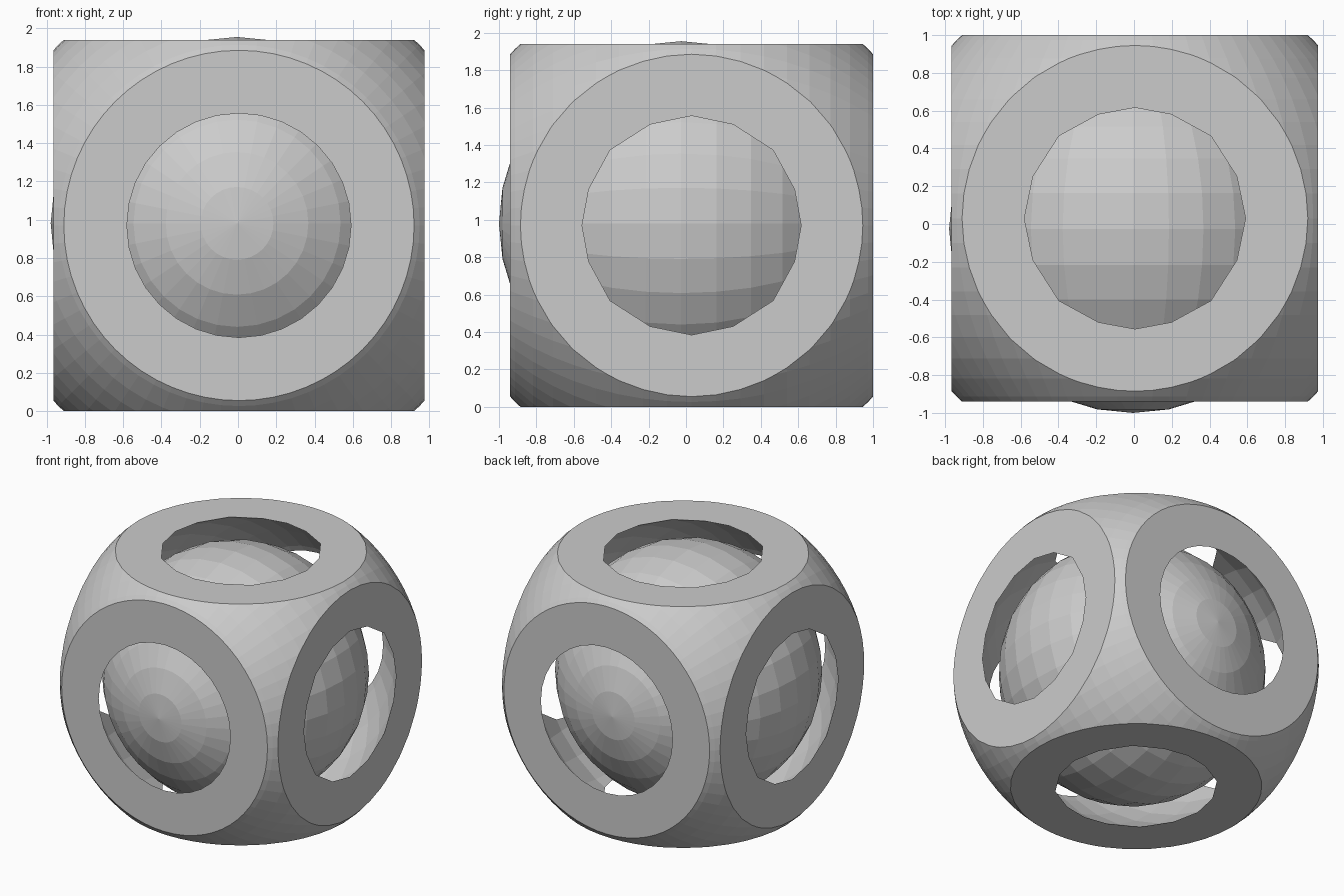
import bpy
import bmesh
from math import radians
from mathutils import Matrix, Vector

default = bpy.data.objects.get("Cube")
if default:
    bpy.data.objects.remove(default, do_unlink=True)

SIDE = 1.94
SHELL_CENTRE = Vector((0.005, 0.03, SIDE / 2))
BALL_CENTRE = Vector((-0.005, -0.026, 0.981))


def make_object(name, bm, centre):
    mesh = bpy.data.meshes.new(name)
    bm.to_mesh(mesh)
    bm.free()
    obj = bpy.data.objects.new(name, mesh)
    obj.location = centre
    bpy.context.collection.objects.link(obj)
    return obj


def sphere(name, radius, rings, centre):
    """Flat-shaded sphere with its poles on the y axis."""
    bm = bmesh.new()
    bmesh.ops.create_uvsphere(bm, u_segments=rings * 2, v_segments=rings, radius=radius,
                              matrix=Matrix.Rotation(radians(90), 4, 'X'))
    return make_object(name, bm, centre)


def cut(target, cutter, operation):
    """Apply a boolean and discard the cutter."""
    cutter.hide_render = True
    mod = target.modifiers.new(operation.title(), 'BOOLEAN')
    mod.operation = operation
    mod.solver = 'EXACT'
    mod.object = cutter
    bpy.context.view_layer.update()
    graph = bpy.context.evaluated_depsgraph_get()
    result = bpy.data.meshes.new_from_object(target.evaluated_get(graph))
    target.modifiers.clear()
    target.data = result
    bpy.data.objects.remove(cutter, do_unlink=True)


# Outer shell: a cube rounded by a large sphere, hollowed by a coarser one
bm = bmesh.new()
bmesh.ops.create_cube(bm, size=SIDE)
shell = make_object("outer_shell", bm, SHELL_CENTRE)
cut(shell, sphere("rounding_sphere", 1.335, 32, SHELL_CENTRE), 'INTERSECT')
cut(shell, sphere("cavity_sphere", 1.137, 16, SHELL_CENTRE), 'DIFFERENCE')

# Loose ball inside the shell, sitting slightly off centre
sphere("inner_ball", 0.974, 16, BALL_CENTRE)
